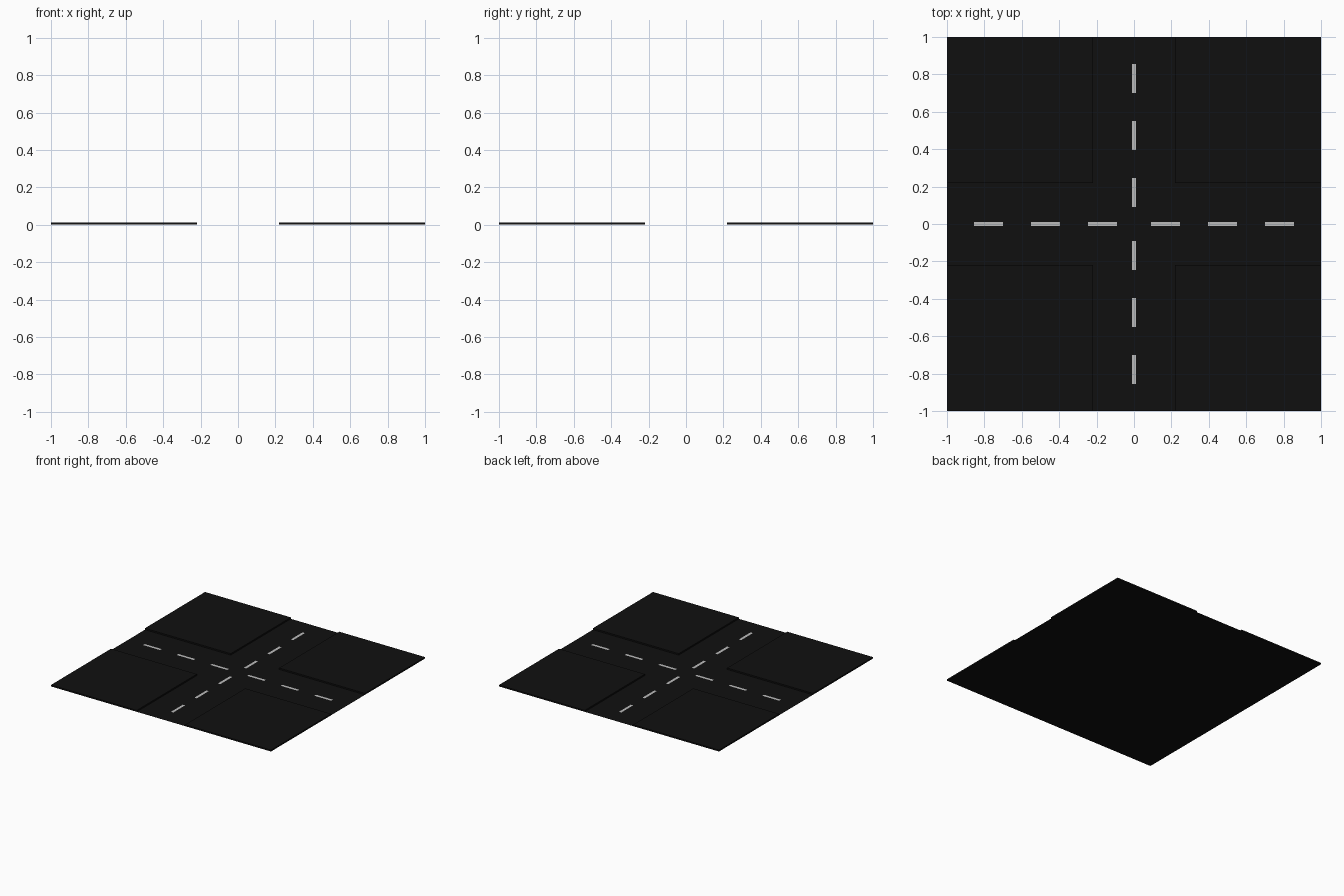
import bpy

if "Cube" in bpy.data.objects:
    bpy.data.objects.remove(bpy.data.objects["Cube"])

ROAD_HALF = 0.22     # half width of the roadway
KERB = 0.012         # height of the raised corner blocks


def material(name, rgb):
    m = bpy.data.materials.new(name)
    m.diffuse_color = (*rgb, 1)
    m.use_nodes = True
    m.node_tree.nodes["Principled BSDF"].inputs["Base Color"].default_value = m.diffuse_color
    return m


asphalt = material("asphalt_black", (0.005, 0.005, 0.005))
paint = material("lane_paint", (0.5, 0.5, 0.5))


def plate(name, cx, cy, sx, sy, z, mat):
    bpy.ops.mesh.primitive_plane_add(size=1, location=(cx, cy, z))
    o = bpy.context.object
    o.name = name
    o.scale = (sx, sy, 1)
    o.data.materials.append(mat)
    return o


# Flat roadway
plate("road", 0, 0, 2, 2, 0, asphalt)

# Raised corner blocks
size = 1 - ROAD_HALF
mid = (1 + ROAD_HALF) / 2
for sx in (-1, 1):
    for sy in (-1, 1):
        bpy.ops.mesh.primitive_cube_add(size=1, location=(sx * mid, sy * mid, KERB / 2))
        o = bpy.context.object
        o.name = "corner_block"
        o.scale = (size, size, KERB)
        o.data.materials.append(asphalt)

# Dashed centre lines, three dashes on each arm
for s in (-1, 1):
    for i in range(3):
        c = s * (0.168 + 0.305 * i)
        plate("dash_x", c, 0, 0.154, 0.022, 0.0008, paint)
        plate("dash_y", 0, c, 0.022, 0.154, 0.0008, paint)
